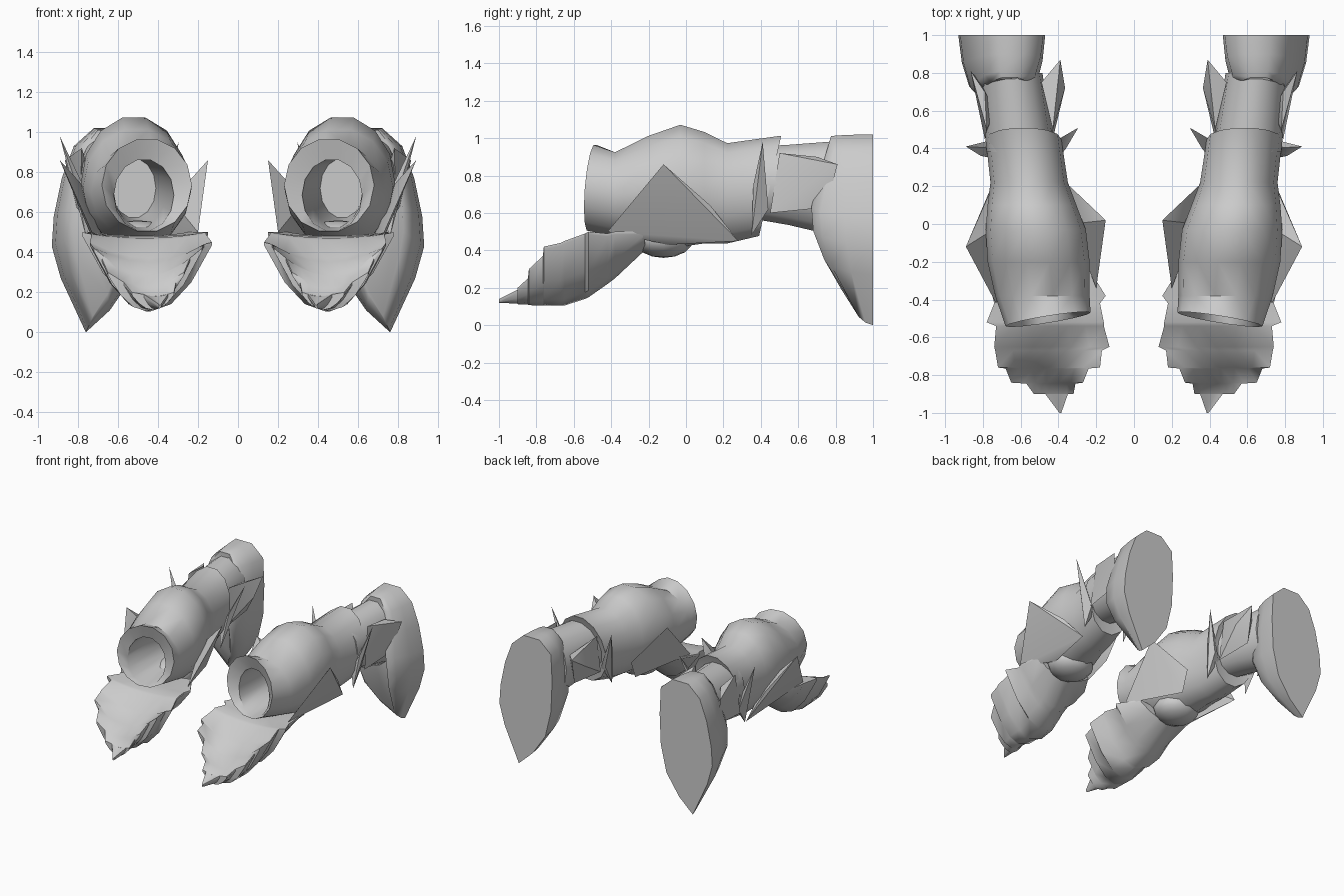
import bpy, bmesh, math
from mathutils import Vector


def finish(name, bm, angle=45):
    """Turn a bmesh into a smooth object mirrored to the other arm."""
    bmesh.ops.recalc_face_normals(bm, faces=bm.faces)
    me = bpy.data.meshes.new(name)
    bm.to_mesh(me)
    bm.free()
    ob = bpy.data.objects.new(name, me)
    bpy.context.collection.objects.link(ob)
    bpy.ops.object.select_all(action='DESELECT')
    ob.select_set(True)
    bpy.context.view_layer.objects.active = ob
    bpy.ops.object.shade_smooth_by_angle(angle=math.radians(angle))
    ob.modifiers.new("mirror", 'MIRROR').use_mirror_merge = False
    return ob


def loft(name, rings, angle=45):
    """Skin a list of closed loops and cap both ends."""
    bm = bmesh.new()
    loops = [[bm.verts.new(p) for p in r] for r in rings]
    n = len(rings[0])
    for a, b in zip(loops, loops[1:]):
        for i in range(n):
            j = (i + 1) % n
            bm.faces.new((a[i], a[j], b[j], b[i]))
    bm.faces.new(loops[0])
    bm.faces.new(loops[-1])
    return finish(name, bm, angle)


def oval(y, cx, cz, rx, rz, lean_x=0, lean_z=0, n=14):
    """Oval loop across the arm, optionally leaning."""
    pts = []
    for i in range(n):
        t = 2 * math.pi * i / n
        dx, dz = rx * math.cos(t), rz * math.sin(t)
        pts.append((cx + dx, y + lean_x * dx + lean_z * dz, cz + dz))
    return pts


def hull(name, pts):
    """Faceted spike or plate spanned over a few points."""
    bm = bmesh.new()
    for p in pts:
        bm.verts.new(p)
    res = bmesh.ops.convex_hull(bm, input=bm.verts)
    junk = set(res["geom_interior"]) | set(res["geom_unused"])
    bmesh.ops.delete(bm, geom=[g for g in junk if isinstance(g, bmesh.types.BMVert)], context='VERTS')
    return finish(name, bm, 35)


# Main arm tube with a hollow front opening
loft("arm_tube", [
    oval(0.25, 0.52, 0.72, 0.11, 0.15),
    oval(-0.10, 0.49, 0.70, 0.13, 0.17),
    oval(-0.47, 0.47, 0.685, 0.15, 0.18, -0.16, 0.08),
    oval(-0.505, 0.455, 0.735, 0.225, 0.235, -0.16, 0.08),
    oval(-0.38, 0.485, 0.70, 0.25, 0.23),
    oval(-0.20, 0.505, 0.72, 0.27, 0.30),
    oval(-0.03, 0.52, 0.745, 0.265, 0.335),
    oval(0.10, 0.54, 0.735, 0.235, 0.305),
    oval(0.22, 0.555, 0.705, 0.205, 0.275),
    oval(0.45, 0.585, 0.745, 0.20, 0.275, 0, 0.22),
    oval(0.44, 0.59, 0.75, 0.17, 0.20, 0, 0.22),
])

# Narrow sleeve behind the arm tube
loft("rear_sleeve", [
    oval(0.38, 0.60, 0.76, 0.18, 0.20),
    oval(0.55, 0.62, 0.75, 0.175, 0.22),
    oval(0.80, 0.65, 0.73, 0.165, 0.26),
])

# Toothed hand flap: y, inner x, outer x, edge z, middle top z, bottom z
stations = [
    (-0.22, 0.25, 0.72, 0.50, 0.48, 0.40), (-0.38, 0.15, 0.75, 0.50, 0.48, 0.25),
    (-0.42, 0.18, 0.74, 0.49, 0.48, 0.22), (-0.52, 0.16, 0.78, 0.50, 0.47, 0.15),
    (-0.54, 0.16, 0.73, 0.49, 0.46, 0.14), (-0.65, 0.13, 0.74, 0.45, 0.37, 0.105),
    (-0.67, 0.17, 0.735, 0.44, 0.35, 0.105), (-0.76, 0.18, 0.72, 0.42, 0.29, 0.105),
    (-0.765, 0.24, 0.68, 0.37, 0.28, 0.105), (-0.84, 0.27, 0.65, 0.30, 0.23, 0.107),
    (-0.845, 0.31, 0.57, 0.25, 0.22, 0.11), (-0.90, 0.32, 0.53, 0.20, 0.18, 0.112),
    (-0.90, 0.35, 0.47, 0.19, 0.18, 0.115), (-1.00, 0.385, 0.395, 0.14, 0.135, 0.12),
]
rings = []
for y, xl, xr, ze, zt, zb in stations:
    cols = [-1, -0.66, -0.33, 0, 0.33, 0.66, 1]
    px = lambda t: (xl + xr) / 2 + t * (xr - xl) / 2
    top = [(px(t), y, zt + (ze - zt) * t * t) for t in cols]
    low = [(px(t), y, zb + (ze - 0.015 - zb) * t * t) for t in reversed(cols)]
    rings.append(top + low)
loft("hand_flap", rings)

# Pointed guard hanging at the back
outline = [(0.48, 0.93), (0.58, 1.02), (0.72, 1.02), (0.82, 0.93), (0.88, 0.77), (0.92, 0.58),
           (0.93, 0.43), (0.885, 0.27), (0.76, 0.0), (0.64, 0.11), (0.53, 0.27), (0.48, 0.48),
           (0.47, 0.72)]


def guard_loop(s, depth):
    pts = []
    for x, z in outline:
        low = max(0.0, 0.5 - z) / 0.5
        front = 0.67 + 0.24 * low ** 1.6 + 0.10 * max(0.0, z - 0.6) / 0.4
        pts.append((0.67 + (x - 0.67) * s, 1 - (1 - front) * depth, 0.95 + (z - 0.95) * (1 - (1 - s) * 0.35)
                    if z > 0.3 else z + (1 - s) * 0.2))
    return pts


loft("back_guard", [guard_loop(1, 0), guard_loop(0.93, 0.45), guard_loop(0.78, 0.85), guard_loop(0.6, 1)], 60)

# Fins on both flanks of the arm tube
hull("outer_fin", [(0.89, -0.12, 0.86), (0.73, -0.42, 0.50), (0.78, -0.26, 0.63), (0.78, 0.13, 0.64),
                   (0.72, 0.28, 0.45), (0.66, -0.10, 0.43), (0.70, 0.0, 0.65)])
hull("inner_fin", [(0.15, 0.02, 0.86), (0.34, 0.20, 0.60), (0.21, -0.18, 0.61), (0.20, -0.34, 0.50),
                   (0.36, 0.12, 0.45), (0.33, 0.0, 0.66)])

# Thin spikes at the rear rim of the arm tube
hull("outer_spike", [(0.89, 0.41, 0.98), (0.76, 0.35, 0.48), (0.77, 0.44, 0.62), (0.71, 0.40, 0.60),
                     (0.81, 0.36, 0.75)])
hull("inner_spike", [(0.295, 0.51, 0.95), (0.40, 0.35, 0.48), (0.39, 0.45, 0.65), (0.45, 0.42, 0.62),
                     (0.36, 0.40, 0.75)])

# Side plates of the rear sleeve
hull("outer_sleeve_plate", [(0.865, 0.81, 0.86), (0.78, 0.50, 0.92), (0.79, 0.70, 0.90), (0.81, 0.75, 0.63),
                            (0.79, 0.45, 0.60), (0.73, 0.60, 0.75)])
hull("inner_sleeve_plate", [(0.39, 0.87, 0.86), (0.43, 0.50, 0.90), (0.365, 0.72, 0.76), (0.45, 0.75, 0.62),
                            (0.43, 0.45, 0.60), (0.49, 0.75, 0.83)])

# Rounded knob under the arm
bm = bmesh.new()
bmesh.ops.create_uvsphere(bm, u_segments=12, v_segments=8, radius=1)
for v in bm.verts:
    v.co = Vector((0.50 + v.co.x * 0.17, -0.12 + v.co.y * 0.16, 0.46 + v.co.z * 0.10))
finish("under_knob", bm)
